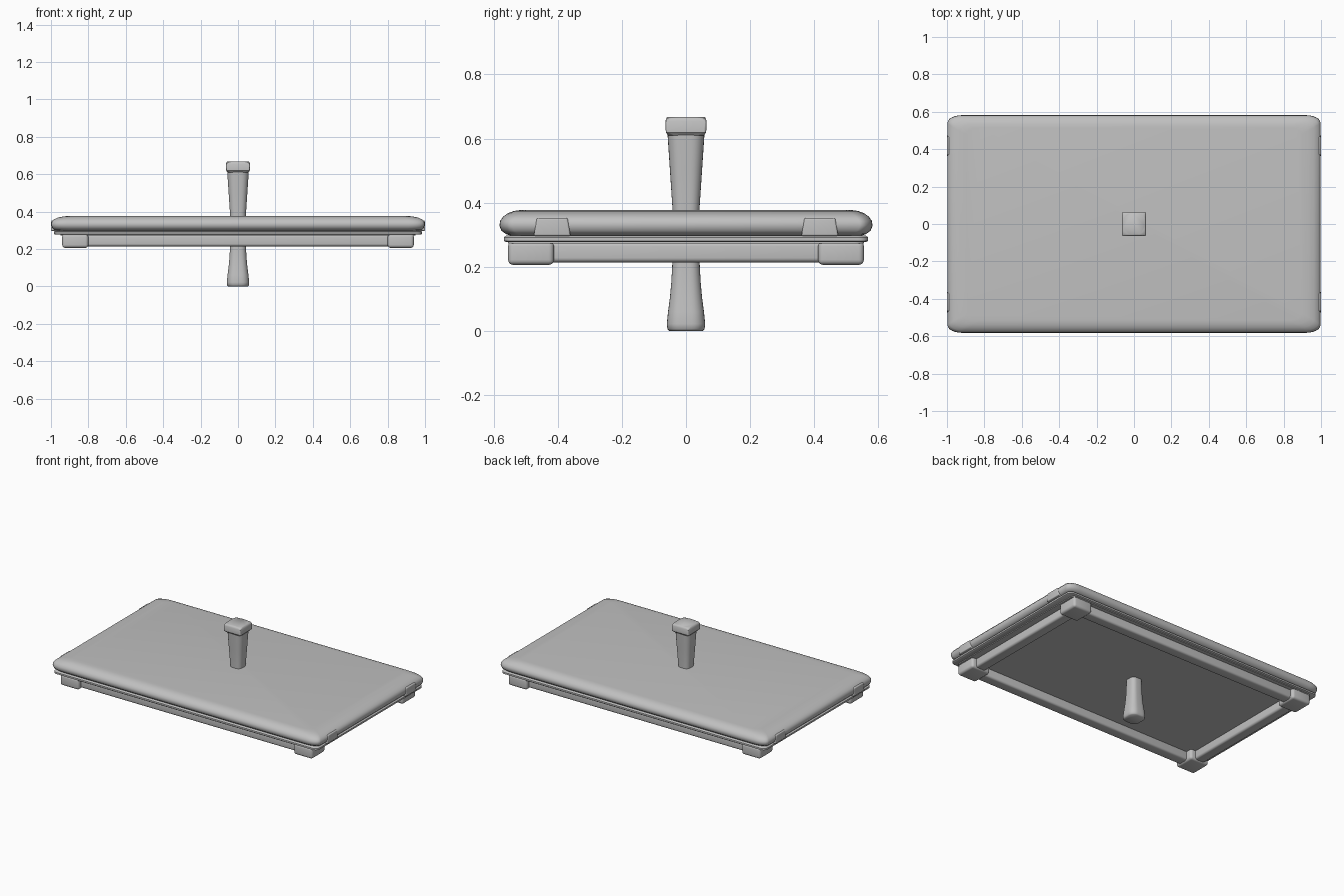
import bpy, bmesh, math

cube = bpy.data.objects.get("Cube")
if cube:
    bpy.data.objects.remove(cube, do_unlink=True)

grey = bpy.data.materials.new("plain_grey")
grey.use_nodes = True
colour = (0.53, 0.53, 0.53, 1)
grey.diffuse_color = colour
grey.node_tree.nodes["Principled BSDF"].inputs["Base Color"].default_value = colour


def finish(name, bm, bevel=0, angle=50):
    """Turn a bmesh into a smooth-shaded object with optional rounded edges."""
    bmesh.ops.recalc_face_normals(bm, faces=bm.faces)
    mesh = bpy.data.meshes.new(name)
    bm.to_mesh(mesh)
    bm.free()
    mesh.materials.append(grey)
    obj = bpy.data.objects.new(name, mesh)
    bpy.context.collection.objects.link(obj)
    bpy.ops.object.select_all(action="DESELECT")
    obj.select_set(True)
    bpy.context.view_layer.objects.active = obj
    if bevel:
        mod = obj.modifiers.new("rounding", "BEVEL")
        mod.width = bevel
        mod.segments = 4
        bpy.ops.object.modifier_apply(modifier=mod.name)
    bpy.ops.object.shade_smooth_by_angle(angle=math.radians(angle))
    return obj


def ring(bm, hx, hy, rx, ry, z, steps=6):
    """Rectangle with elliptical corners."""
    verts = []
    for quarter, (sx, sy) in enumerate([(1, 1), (-1, 1), (-1, -1), (1, -1)]):
        for i in range(steps + 1):
            a = (quarter + i / steps) * math.pi / 2
            verts.append(bm.verts.new((sx * (hx - rx) + rx * math.cos(a),
                                       sy * (hy - ry) + ry * math.sin(a), z)))
    return verts


def loft(name, sections, angle=50):
    """Skin a stack of rounded rectangles and cap both ends."""
    bm = bmesh.new()
    rings = [ring(bm, *s) for s in sections]
    for a, b in zip(rings, rings[1:]):
        for i in range(len(a)):
            j = (i + 1) % len(a)
            bm.faces.new((a[i], a[j], b[j], b[i]))
    bm.faces.new(rings[0])
    bm.faces.new(rings[-1])
    return finish(name, bm, angle=angle)


def box(name, x, y, z, bevel, top_scale=1):
    """Box from (min, max) ranges, optionally narrower in y at the top."""
    bm = bmesh.new()
    bmesh.ops.create_cube(bm, size=1)
    for v in bm.verts:
        scale = top_scale if v.co.z > 0 else 1
        v.co.y *= scale
        for axis, (low, high) in enumerate((x, y, z)):
            v.co[axis] = (low + high) / 2 + v.co[axis] * (high - low)
    return finish(name, bm, bevel)


def span(sign, low, high):
    return tuple(sorted((sign * low, sign * high)))


# Padded top slab: long soft slope on the ends, tighter roll on the sides
slab = []
for inset_x, inset_y, z in [(0.05, 0.04, 0.296), (0.015, 0.02, 0.302),
                            (0.004, 0.006, 0.313), (0, 0, 0.328),
                            (0.001, 0.002, 0.343), (0.012, 0.012, 0.357),
                            (0.035, 0.028, 0.368), (0.065, 0.045, 0.374),
                            (0.1, 0.065, 0.377)]:
    slab.append((0.997 - inset_x, 0.582 - inset_y, 0.08, 0.04, z))
loft("top_slab", slab)

# Thin plate beneath the slab, with a smaller step under it
loft("base_plate", [(0.978, 0.561, 0.03, 0.03, 0.277),
                    (0.985, 0.568, 0.03, 0.03, 0.281),
                    (0.985, 0.568, 0.03, 0.03, 0.292),
                    (0.978, 0.561, 0.03, 0.03, 0.297)])
loft("plate_step", [(0.95, 0.555, 0.03, 0.03, 0.272),
                    (0.95, 0.555, 0.03, 0.03, 0.28)])

# Under-frame: rails, corner blocks and end tabs
for s, side in ((1, "back"), (-1, "front")):
    box(side + "_rail", (-0.86, 0.86), span(s, 0.455, 0.53), (0.214, 0.278), 0.014)
for s, side in ((1, "left"), (-1, "right")):
    box(side + "_rail", span(s, 0.835, 0.91), (-0.48, 0.48), (0.214, 0.278), 0.014)
    for t, end in ((1, "back"), (-1, "front")):
        box(f"{end}_{side}_corner_block", span(s, 0.8, 0.94),
            span(t, 0.412, 0.555), (0.206, 0.28), 0.016)
        box(f"{end}_{side}_tab", span(s, 0.93, 1.0),
            span(t, 0.36, 0.475), (0.296, 0.352), 0.006, 0.84)

# Central post: flared foot, waist inside the slab, widening to the head
post = []
for half, z in [(0.052, 0), (0.058, 0.006), (0.06, 0.022), (0.056, 0.06),
                (0.05, 0.105), (0.046, 0.15), (0.043, 0.2), (0.041, 0.3),
                (0.042, 0.38), (0.05, 0.5), (0.058, 0.62)]:
    post.append((half, half, half * 0.7, half * 0.7, z))
loft("post", post)

# Square head with softened corners and a shallow raised disc
loft("post_head", [(0.056, 0.056, 0.02, 0.02, 0.61),
                   (0.063, 0.063, 0.008, 0.008, 0.619),
                   (0.064, 0.064, 0.006, 0.006, 0.655),
                   (0.061, 0.061, 0.02, 0.02, 0.664),
                   (0.058, 0.058, 0.05, 0.05, 0.668)], 35)
